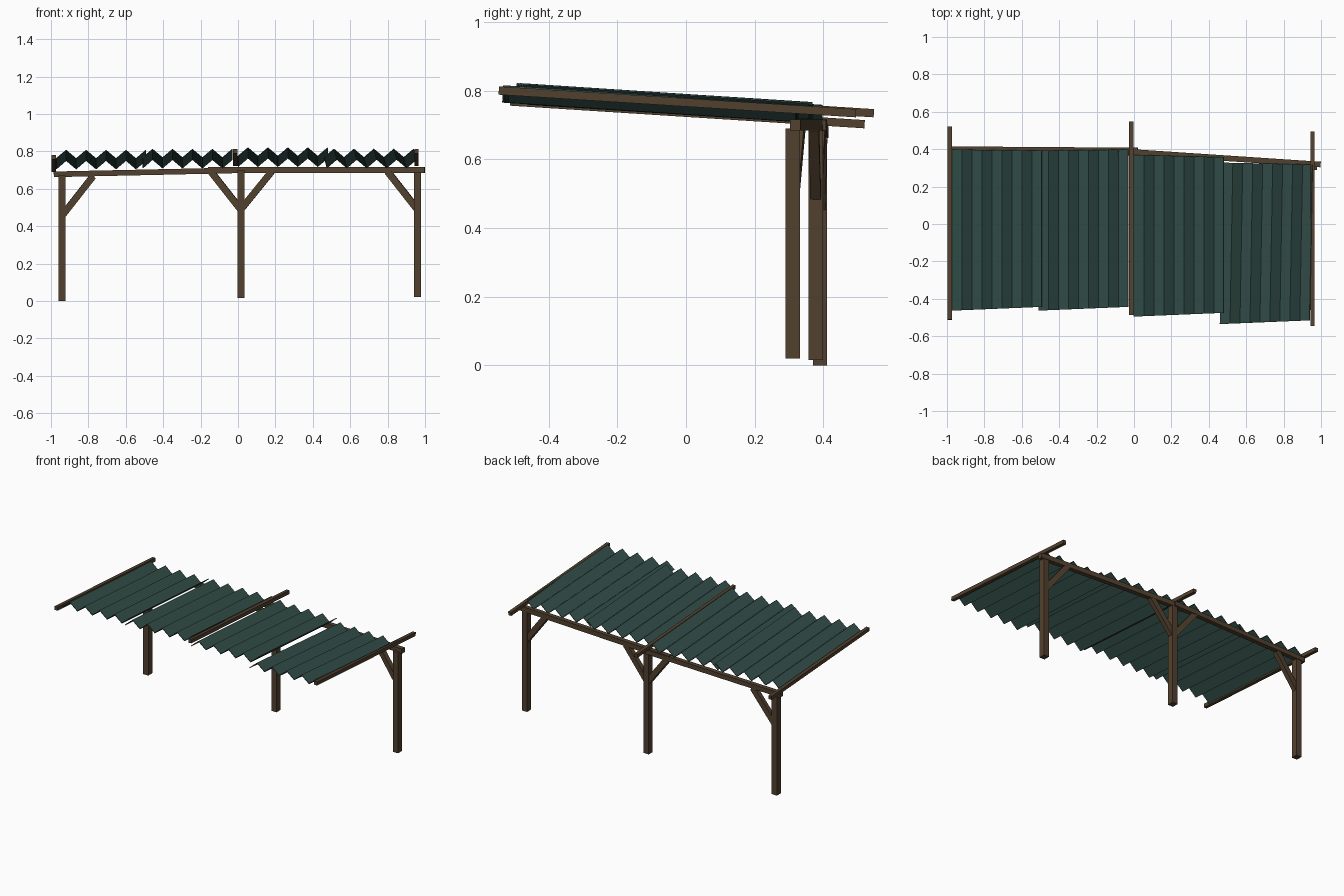
import bpy
import bmesh
from mathutils import Vector, Matrix

cube = bpy.data.objects.get("Cube")
if cube:
    bpy.data.objects.remove(cube, do_unlink=True)


def material(name, rgb):
    m = bpy.data.materials.new(name)
    m.use_nodes = True
    m.diffuse_color = (*rgb, 1)
    m.node_tree.nodes["Principled BSDF"].inputs["Base Color"].default_value = (*rgb, 1)
    return m


wood = material("brown_wood", (0.085, 0.053, 0.028))
sheet = material("green_sheet_metal", (0.034, 0.08, 0.07))


def finish(name, bm, mat):
    bmesh.ops.recalc_face_normals(bm, faces=bm.faces)
    me = bpy.data.meshes.new(name)
    bm.to_mesh(me)
    bm.free()
    me.materials.append(mat)
    ob = bpy.data.objects.new(name, me)
    bpy.context.collection.objects.link(ob)
    return ob


def timber(name, start, end, width, height):
    """Square-cut board running from start to end."""
    a, b = Vector(start), Vector(end)
    along = (b - a).normalized()
    # Upright boards measure their width along x
    side = Vector((1, 0, 0)) if abs(along.z) > 0.95 else along.cross(Vector((0, 0, 1)))
    side.normalize()
    up = side.cross(along)
    rot = Matrix((along, side, up)).transposed().to_4x4()
    size = Matrix.Diagonal(((b - a).length, width, height, 1))
    bm = bmesh.new()
    bmesh.ops.create_cube(bm, size=1, matrix=Matrix.Translation((a + b) / 2) @ rot @ size)
    return finish(name, bm, wood)


# Posts along the back
for name, x, y, z0, z1 in (("left_row_post", -0.94, 0.39, 0.0, 0.67),
                           ("middle_post", 0.015, 0.378, 0.015, 0.7),
                           ("right_row_post", 0.96, 0.311, 0.02, 0.69)):
    timber(name, (x, y, z0), (x, y, z1), 0.038, 0.042)

# Two lapped header beams
timber("header_beam_a", (-0.985, 0.4, 0.677), (0.02, 0.393, 0.699), 0.03, 0.03)
timber("header_beam_b", (-0.16, 0.395, 0.7), (0.998, 0.318, 0.7), 0.03, 0.032)

# Diagonal braces between posts and beams
timber("brace_a", (-0.935, 0.39, 0.463), (-0.775, 0.396, 0.667), 0.03, 0.036)
timber("brace_b", (0.012, 0.378, 0.492), (-0.145, 0.392, 0.692), 0.03, 0.036)
timber("brace_c", (0.018, 0.378, 0.492), (0.18, 0.372, 0.692), 0.03, 0.036)
timber("brace_d", (0.955, 0.313, 0.494), (0.8, 0.331, 0.692), 0.03, 0.036)

# Sloping rafters that overhang the beams at the back
for name, x, front, back, z in (("rafter_a", -0.985, -0.512, 0.52, 0.768),
                                ("rafter_b", -0.015, -0.487, 0.547, 0.8),
                                ("rafter_c", 0.955, -0.545, 0.495, 0.8)):
    timber(name, (x, front, z), (x, back, z - 0.066), 0.022, 0.024)


def roof_panel(name, x0, front, back, peak, shift=0.0):
    """Zigzag sheet; front and back give y at both side edges."""
    folds, pitch, depth, drop = 9, 0.0533, 0.045, 0.055
    bm = bmesh.new()
    previous = None
    for i in range(folds + 1):
        t = i / folds
        z = peak - (0 if i % 2 else depth)
        x = x0 + i * pitch
        pair = [bm.verts.new((x, front[0] + (front[1] - front[0]) * t, z)),
                bm.verts.new((x + shift, back[0] + (back[1] - back[0]) * t, z - drop))]
        if previous:
            bm.faces.new((previous[0], pair[0], pair[1], previous[1]))
        previous = pair
    ob = finish(name, bm, sheet)
    thick = ob.modifiers.new("thickness", "SOLIDIFY")
    thick.thickness = 0.005
    thick.offset = 0
    return ob


# Corrugated roof sheets
roof_panel("roof_panel_a", -0.972, (-0.463, -0.443), (0.398, 0.393), 0.806)
roof_panel("roof_panel_b", -0.51, (-0.463, -0.443), (0.393, 0.398), 0.811)
roof_panel("roof_panel_c", 0.0, (-0.495, -0.475), (0.37, 0.357), 0.819)
roof_panel("roof_panel_d", 0.46, (-0.535, -0.515), (0.328, 0.318), 0.812, 0.015)
